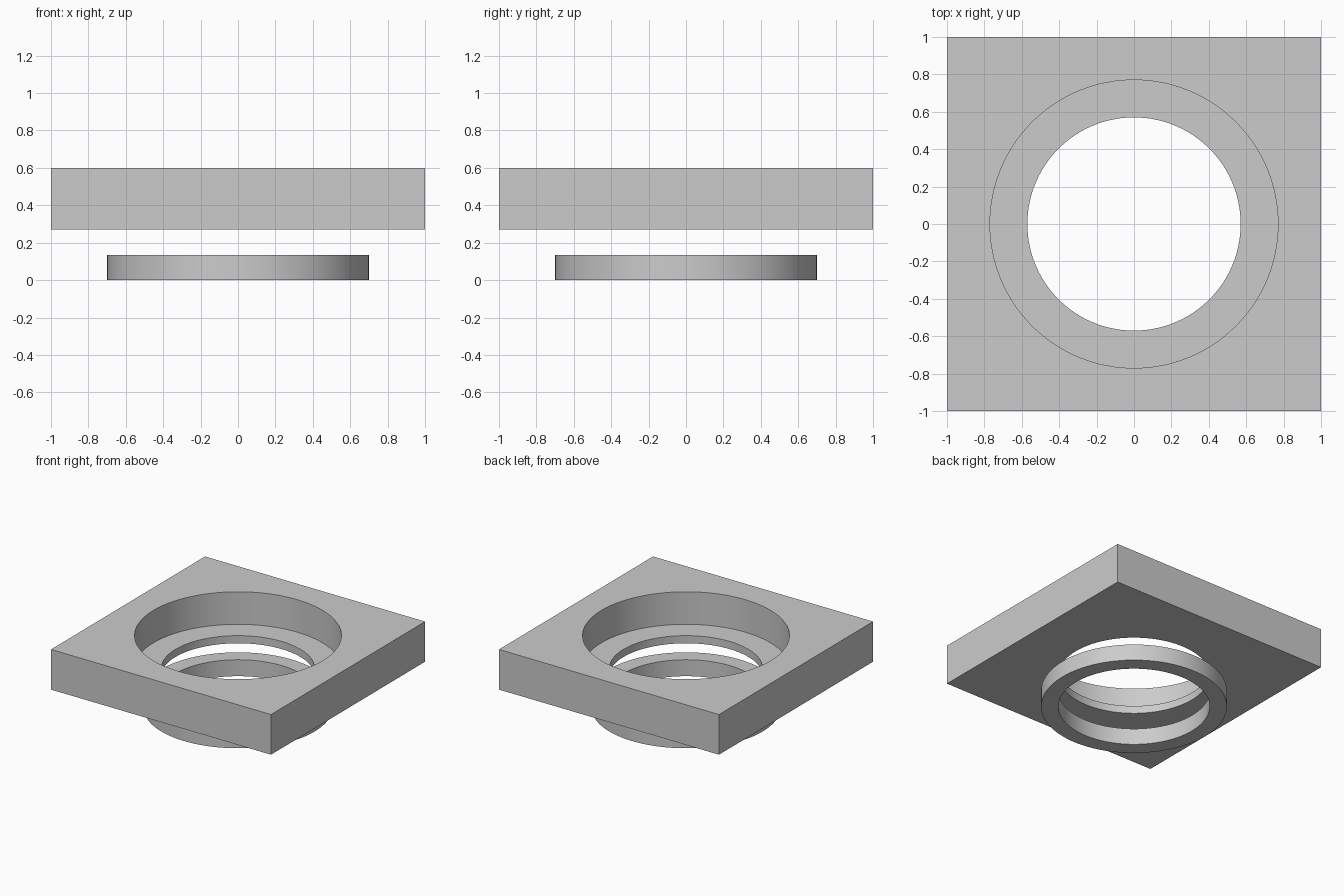
import bpy
import bmesh
from math import cos, sin, pi, radians

SEGMENTS = 128  # multiple of 8, so square loops land on their corners

cube = bpy.data.objects.get("Cube")
if cube:
    bpy.data.objects.remove(cube, do_unlink=True)

grey = bpy.data.materials.new("light grey")
grey.use_nodes = True
colour = (0.6, 0.6, 0.6, 1)
grey.diffuse_color = colour
grey.node_tree.nodes["Principled BSDF"].inputs["Base Color"].default_value = colour


def loop(bm, shape, size, z):
    """Closed loop of vertices: a circle, or a square of half-width size."""
    verts = []
    for i in range(SEGMENTS):
        a = 2 * pi * i / SEGMENTS
        x, y = cos(a), sin(a)
        r = size / max(abs(x), abs(y)) if shape == "square" else size
        verts.append(bm.verts.new((r * x, r * y, z)))
    return verts


def closed_loft(name, profile):
    """Skin a closed chain of loops around the vertical axis."""
    bm = bmesh.new()
    loops = [loop(bm, *step) for step in profile]
    for lower, upper in zip(loops, loops[1:] + loops[:1]):
        for i in range(SEGMENTS):
            j = (i + 1) % SEGMENTS
            bm.faces.new((lower[i], lower[j], upper[j], upper[i]))
    bmesh.ops.recalc_face_normals(bm, faces=bm.faces)
    mesh = bpy.data.meshes.new(name)
    bm.to_mesh(mesh)
    bm.free()
    mesh.materials.append(grey)
    obj = bpy.data.objects.new(name, mesh)
    bpy.context.collection.objects.link(obj)
    bpy.ops.object.select_all(action="DESELECT")
    obj.select_set(True)
    bpy.context.view_layer.objects.active = obj
    bpy.ops.object.shade_smooth_by_angle(angle=radians(30))
    return obj


HOLE = 0.57
BORE = 0.77
PLATE_BOTTOM, LEDGE, PLATE_TOP = 0.27, 0.333, 0.6

# Square plate with a wide bore stepping down to a smaller through hole
closed_loft("square_plate", [
    ("square", 1.0, PLATE_BOTTOM),
    ("square", 1.0, PLATE_TOP),
    ("circle", BORE, PLATE_TOP),
    ("circle", BORE, LEDGE),
    ("circle", HOLE, LEDGE),
    ("circle", HOLE, PLATE_BOTTOM),
])

# Separate flat ring below the plate
closed_loft("lower_ring", [
    ("circle", 0.7, 0.0),
    ("circle", 0.7, 0.135),
    ("circle", HOLE, 0.135),
    ("circle", HOLE, 0.0),
])
